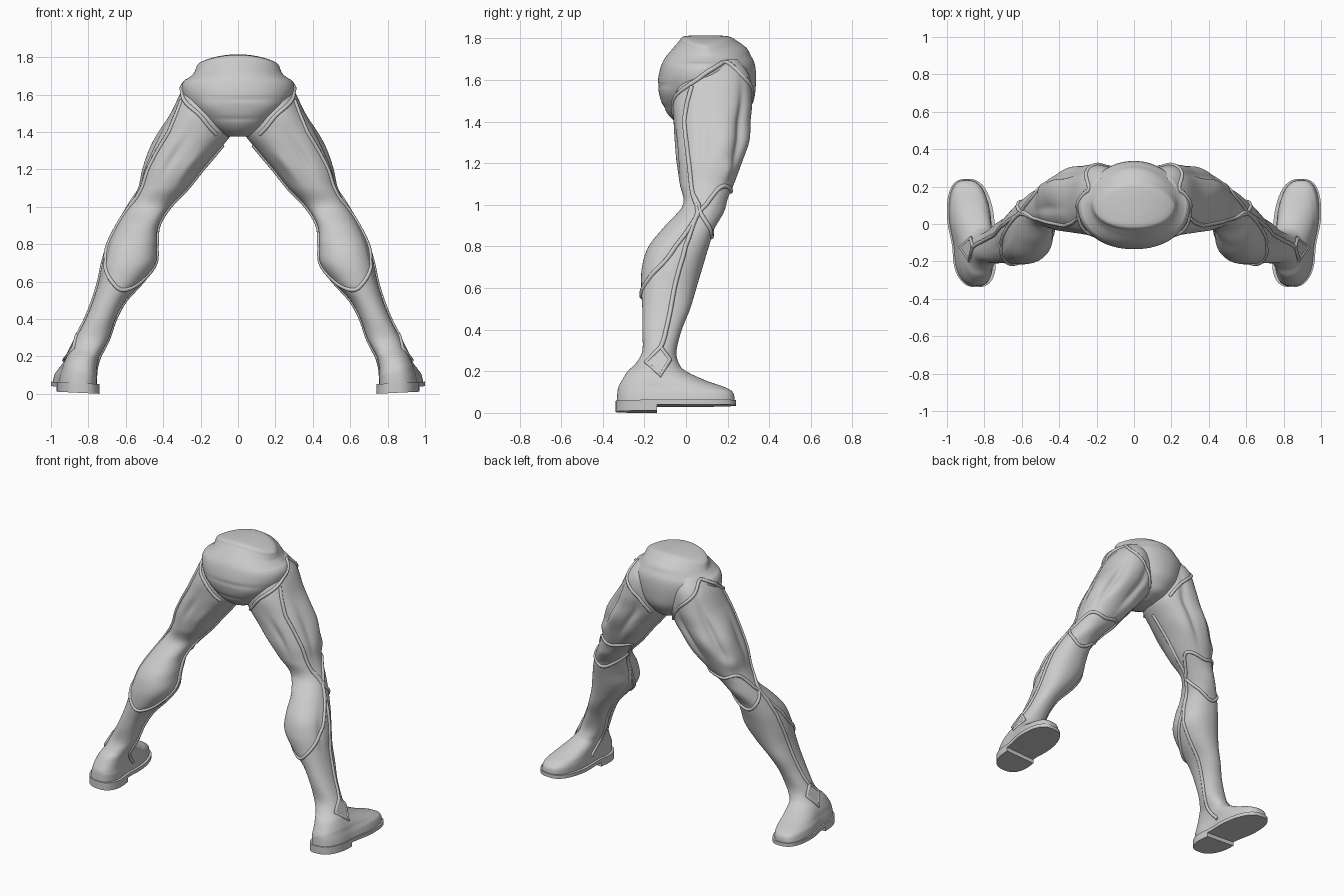
import bpy, bmesh
from math import sin, cos, radians, exp, copysign, pi
from mathutils import Vector
from mathutils.bvhtree import BVHTree

if "Cube" in bpy.data.objects:
    bpy.data.objects.remove(bpy.data.objects["Cube"])

# Horizontal slices: z, x inner, x outer, y back, y front
LEG = [(1.70, .09, .235, .03, .25), (1.62, .05, .30, -.025, .305), (1.5, .03, .36, -.06, .318),
       (1.4, .03, .42, -.06, .305), (1.3, .105, .47, -.055, .295), (1.2, .19, .51, -.045, .265),
       (1.1, .27, .535, -.03, .23), (1.0, .365, .585, -.015, .185), (.9, .425, .645, -.10, .145),
       (.8, .433, .695, -.18, .11), (.7, .44, .725, -.212, .08), (.6, .508, .745, -.215, .05),
       (.5, .60, .775, -.21, .02), (.4, .655, .815, -.21, -.02), (.3, .69, .865, -.21, -.045),
       (.24, .72, .89, -.24, -.035), (.2, .74, .915, -.28, 0), (.15, .75, .945, -.31, .1),
       (.12, .755, .96, -.325, .18), (.09, .755, .975, -.33, .226), (.045, .755, .985, -.333, .235)]
PELVIS = [(z, -h, h, b, f) for z, h, b, f in [
    (1.375, .06, .0, .17), (1.40, .12, -.05, .25), (1.44, .18, -.09, .29), (1.5, .24, -.12, .325),
    (1.58, .29, -.135, .336), (1.65, .300, -.125, .335), (1.7, .268, -.105, .323),
    (1.75, .236, -.065, .295), (1.785, .225, -.035, .25), (1.808, .205, -.015, .21),
    (1.814, .12, .03, .16), (1.815, .02, .08, .11)]]

# Muscle bumps and grooves: z, angle, z spread, angle spread, depth
MUSCLES = [(1.33, 22, .12, 20, .017), (1.33, 72, .13, 16, .014), (1.36, 47, .17, 8, -.020),
           (1.36, 102, .16, 8, -.018), (1.21, 128, .08, 22, .018), (1.17, 40, .05, 18, .014),
           (.97, 85, .05, 28, .012), (1.27, -80, .1, 9, -.014), (1.3, -10, .15, 9, -.012),
           (1.22, -115, .08, 12, .010), (.87, 85, .03, 20, -.006), (.72, -20, .1, 10, -.008)]
FOLDS = [(1.575, -80, .012, 35, -.004), (1.47, -90, .012, 30, -.004), (1.53, -55, .04, 20, .006),
         (1.53, -125, .04, 20, .006), (1.72, 90, .02, 40, -.004)]


def smooth(rows, n):
    """Catmull-Rom interpolation of tuples."""
    out = []
    for i in range(len(rows) - 1):
        a, b, c, d = (rows[min(max(i + k, 0), len(rows) - 1)] for k in (-1, 0, 1, 2))
        for j in range(n):
            t = j / n
            out.append(tuple(q + .5 * t * (r - p + t * (2*p - 5*q + 4*r - s + t * (3*(q - r) + s - p)))
                             for p, q, r, s in zip(a, b, c, d)))
    return out + [rows[-1]]


def finish(bm, name, angle=40):
    bmesh.ops.recalc_face_normals(bm, faces=bm.faces)
    me = bpy.data.meshes.new(name)
    bm.to_mesh(me)
    bm.free()
    me.shade_smooth()
    me.set_sharp_from_angle(angle=radians(angle))
    ob = bpy.data.objects.new(name, me)
    bpy.context.collection.objects.link(ob)
    return ob


def loft(rows, side=1, n=8, seg=96, power=2.2, bumps=(), dome=0.0, egg=0.0):
    bm = bmesh.new()
    rings = []
    for z, x0, x1, y0, y1 in smooth(rows, n):
        ring = []
        foot = min(max((.22 - z) / .12, 0), 1)
        p = power + .5 * foot
        for k in range(seg):
            a = 2 * pi * k / seg
            push = 0
            for bz, ba, sz, sa, amp in bumps:
                da = (k * 360 / seg - ba + 180) % 360 - 180
                push += amp * exp(-((z - bz) / sz) ** 2 - (da / sa) ** 2)
            dx = (x1 - x0) / 2 * copysign(abs(cos(a)) ** (2 / p), cos(a)) + push * cos(a)
            dy = (y1 - y0) / 2 * copysign(abs(sin(a)) ** (2 / p), sin(a)) + push * sin(a)
            y = (y0 + y1) / 2 + dy
            dx *= 1 - egg * max(sin(a), 0)                       # pelvis narrows at the front
            dx *= 1 - .12 * foot * exp(-((y + .12) / .09) ** 2)  # shoe waist
            x = (x0 + x1) / 2 + dx + .09 * foot * dy
            drop = dome * x * x * min(max((z - 1.68) / .1, 0), 1) - .05 * foot * (x - .74)
            ring.append(bm.verts.new((side * x, y, z - drop)))
        rings.append(ring)
    for r, s in zip(rings, rings[1:]):
        for k in range(seg):
            bm.faces.new((r[k], r[k - 1], s[k - 1], s[k]))
    bm.faces.new(rings[0])
    bm.faces.new(rings[-1])
    return bm


# Pelvis and a surface to lay the piping on
pelvis = loft(PELVIS, power=2.15, bumps=FOLDS, dome=.9, egg=.22)
leg = loft(LEG, bumps=MUSCLES)
trees = [BVHTree.FromBMesh(pelvis), BVHTree.FromBMesh(leg)]
leg.free()
finish(pelvis, "pelvis", 60)


def on_leg(z, deg, lift=0.0):
    """Outermost surface point at a height and angle round the leg axis."""
    for hi, lo in zip(LEG, LEG[1:]):
        if z >= lo[0]:
            break
    t = (z - lo[0]) / (hi[0] - lo[0])
    mid = [l + t * (h - l) for h, l in zip(hi, lo)]
    c = Vector(((mid[1] + mid[2]) / 2, (mid[3] + mid[4]) / 2, z))
    d = Vector((cos(radians(deg)), sin(radians(deg)), 0))
    hits = [tr.ray_cast(c + d * .36, -d, .36)[0] for tr in trees]
    hits = [h for h in hits if h]
    best = max(hits, key=lambda h: (h - c).dot(d)) if hits else c
    return best + d * lift


def piping(name, path, side, n=10, lift=0.0):
    cu = bpy.data.curves.new(name, 'CURVE')
    cu.dimensions = '3D'
    cu.bevel_depth = .011
    cu.bevel_resolution = 2
    cu.use_fill_caps = True
    sp = cu.splines.new('POLY')
    pts = [on_leg(z, a, lift) for z, a in smooth(path, n)]
    sp.points.add(len(pts) - 1)
    for q, v in zip(sp.points, pts):
        q.co = (side * v.x, v.y, v.z, 1)
    sp.use_smooth = True
    bpy.context.collection.objects.link(bpy.data.objects.new(name, cu))


SEAMS = {
    "brief_edge": [(1.385, -128), (1.42, -112), (1.5, -84), (1.58, -46), (1.65, -8), (1.685, 36),
                   (1.61, 62), (1.5, 105), (1.40, 135)],
    "thigh_stripe": [(1.57, -42), (1.4, -42), (1.2, -36), (1.05, -30), (.96, -2)],
    "shin_stripe": [(.96, -2), (.8, 14), (.6, 13), (.4, 14), (.31, 2)],
    "inner_stripe": [(1.33, 188), (1.15, 182), (.97, 180), (.75, 165), (.5, 160), (.3, 168), (.1, 180)],
    "calf_band": [(.97, 0), (.88, 0), (.75, -14), (.66, -42), (.59, -75), (.555, -110),
                  (.6, -150), (.72, -185), (.86, -185), (.97, -180)],
    "knee_top_band": [(.97, 0), (1.03, 14), (1.09, 38), (1.065, 90), (1.09, 142), (1.03, 166), (.97, 180)],
    "knee_lower_band": [(1.05, -30), (.97, 0), (.9, 45), (.845, 87), (.9, 130), (.97, 180)],
}
PATCH = [(.315, 2), (.255, 38), (.18, 2), (.245, -36)]
SOLE = (.738, .995, -.338, .241)

for side, word in ((1, "right"), (-1, "left")):
    # Leg with shoe upper
    finish(loft(LEG, side, bumps=MUSCLES), word + "_leg", 60)
    # Sole with a separate stepped heel
    finish(loft([(.028, *SOLE), (.052, *SOLE)], side, n=1), word + "_sole")
    heel = loft([(0, *SOLE), (.045, *SOLE)], side, n=1)
    bmesh.ops.bisect_plane(heel, geom=heel.verts[:] + heel.edges[:] + heel.faces[:],
                           plane_co=(0, -.14, 0), plane_no=(0, 1, 0), clear_outer=True)
    bmesh.ops.holes_fill(heel, edges=[e for e in heel.edges if e.is_boundary])
    finish(heel, word + "_heel")
    # Piping
    for name, path in SEAMS.items():
        piping(word + "_" + name, path, side)
    # Ankle patch: small plate with a raised border
    bm = bmesh.new()
    loops = [[bm.verts.new((side * p.x, p.y, p.z)) for p in (on_leg(z, a, l) for z, a in PATCH)]
             for l in (-.02, .008)]
    for loop in loops:
        bm.faces.new(loop)
    for k in range(4):
        bm.faces.new((loops[0][k - 1], loops[0][k], loops[1][k], loops[1][k - 1]))
    finish(bm, word + "_ankle_patch", 30)
    piping(word + "_ankle_patch_border", PATCH + PATCH[:1], side, n=1, lift=.004)
